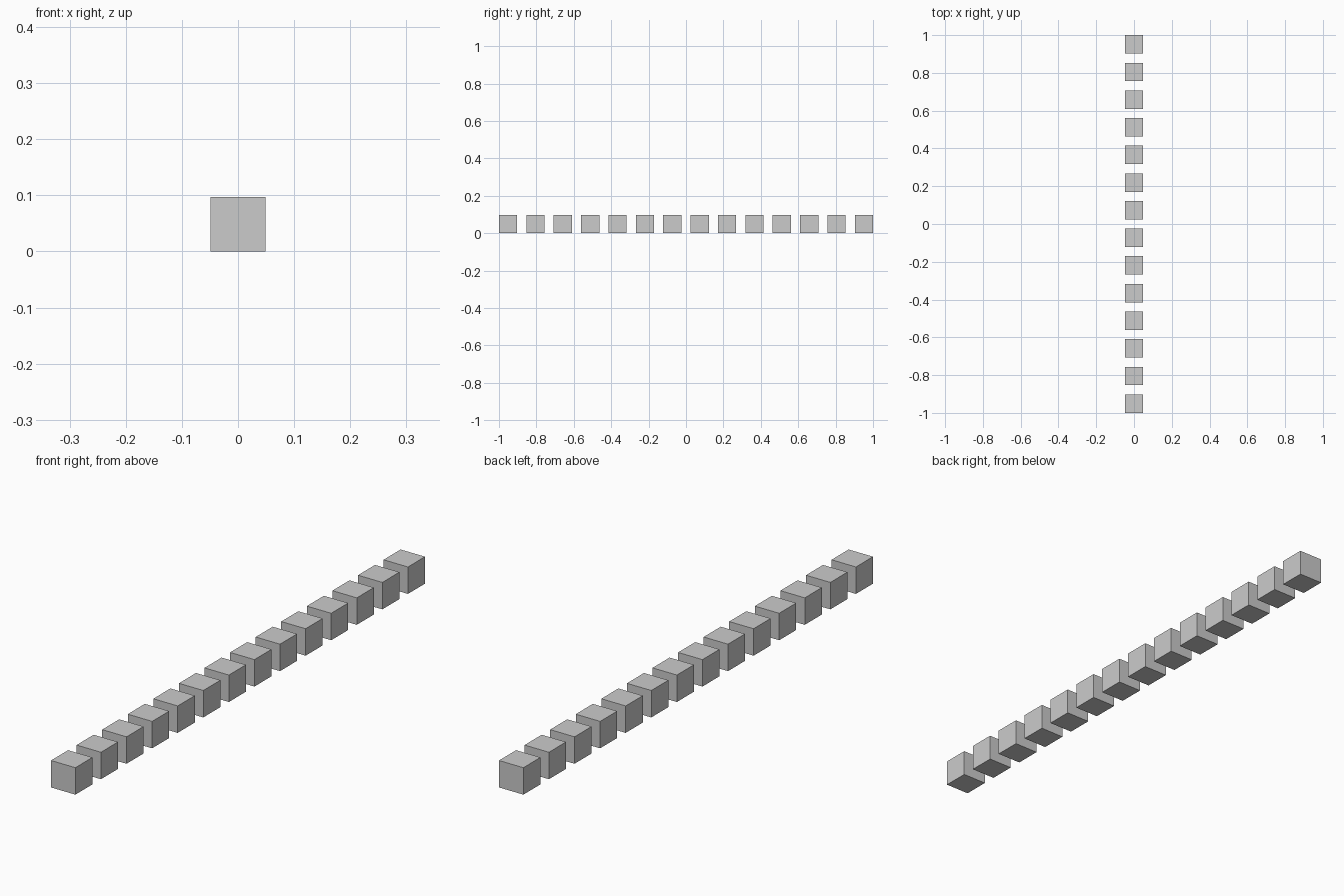
import bpy

if "Cube" in bpy.data.objects:
    bpy.data.objects.remove(bpy.data.objects["Cube"])

COUNT = 14
SIZE = 2 / (1 + 1.5 * (COUNT - 1))   # gaps are half a cube wide
PITCH = 1.5 * SIZE

# Row of evenly spaced cubes along y
for i in range(COUNT):
    y = (i - (COUNT - 1) / 2) * PITCH
    bpy.ops.mesh.primitive_cube_add(size=SIZE, location=(0, y, SIZE / 2))
    bpy.context.object.name = f"cube_{i + 1:02d}"
